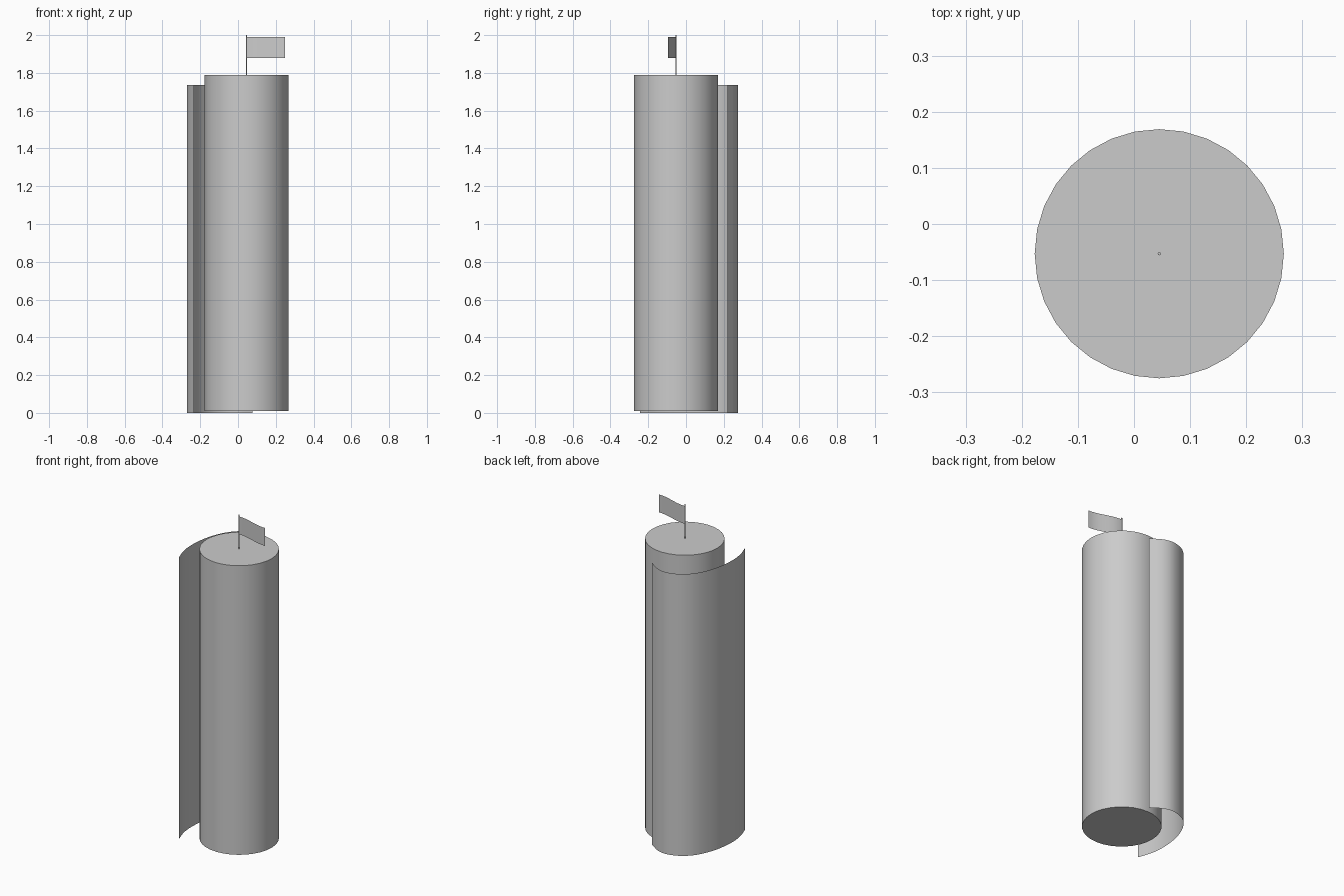
import bpy, bmesh, math
from mathutils import Vector
from mathutils.geometry import interpolate_bezier

cube = bpy.data.objects.get("Cube")
if cube:
    bpy.data.objects.remove(cube, do_unlink=True)

CX, CY = 0.045, -0.053      # axis of the column

grey = bpy.data.materials.new("plain_grey")
grey.use_nodes = True
colour = (0.6, 0.6, 0.6, 1)
grey.diffuse_color = colour
grey.node_tree.nodes["Principled BSDF"].inputs["Base Color"].default_value = colour


def finish(obj, name):
    obj.name = name
    obj.data.materials.append(grey)
    bpy.ops.object.select_all(action='DESELECT')
    obj.select_set(True)
    bpy.context.view_layer.objects.active = obj
    bpy.ops.object.shade_smooth_by_angle(angle=math.radians(35))


def cylinder(name, radius, bottom, top, sides):
    bpy.ops.mesh.primitive_cylinder_add(
        vertices=sides, radius=radius, depth=top - bottom,
        location=(CX, CY, (bottom + top) / 2))
    finish(bpy.context.object, name)


def curtain(name, path, bottom, top):
    """Thin upright sheet that follows a path around the column axis."""
    bm = bmesh.new()
    rows = [[bm.verts.new((CX + x, CY + y, z)) for x, y in path]
            for z in (bottom, top)]
    for i in range(len(path) - 1):
        bm.faces.new((rows[0][i], rows[0][i + 1], rows[1][i + 1], rows[1][i]))
    mesh = bpy.data.meshes.new(name)
    bm.to_mesh(mesh)
    bm.free()
    obj = bpy.data.objects.new(name, mesh)
    bpy.context.collection.objects.link(obj)
    finish(obj, name)


def smooth_path(points, steps=5):
    """Smooth curve through all the points."""
    p = [Vector(q) for q in points]
    p = [2 * p[0] - p[1]] + p + [2 * p[-1] - p[-2]]
    out = [p[1]]
    for a, b, c, d in zip(p, p[1:], p[2:], p[3:]):
        out += interpolate_bezier(b, b + (c - a) / 6, c - (d - b) / 6, c, steps)[1:]
    return [(v[0], v[1]) for v in out]


# Main column and flag pole
cylinder("column", 0.222, 0.01, 1.79, 32)
cylinder("flag_pole", 0.003, 1.79, 2.0, 8)

# Curved screen wrapped round the back right of the column
screen = [(0.032, 0.273), (-0.04, 0.318), (-0.11, 0.328), (-0.19, 0.298),
          (-0.254, 0.23), (-0.299, 0.12), (-0.315, 0), (-0.307, -0.1),
          (-0.278, -0.19)]
curtain("curved_screen", smooth_path(screen), 0, 1.735)

# Waving flag
steps = 16
wave = [(0.205 * i / steps, -0.021 * (1 - math.cos(math.pi * i / steps)))
        for i in range(steps + 1)]
curtain("flag", wave, 1.88, 1.99)
